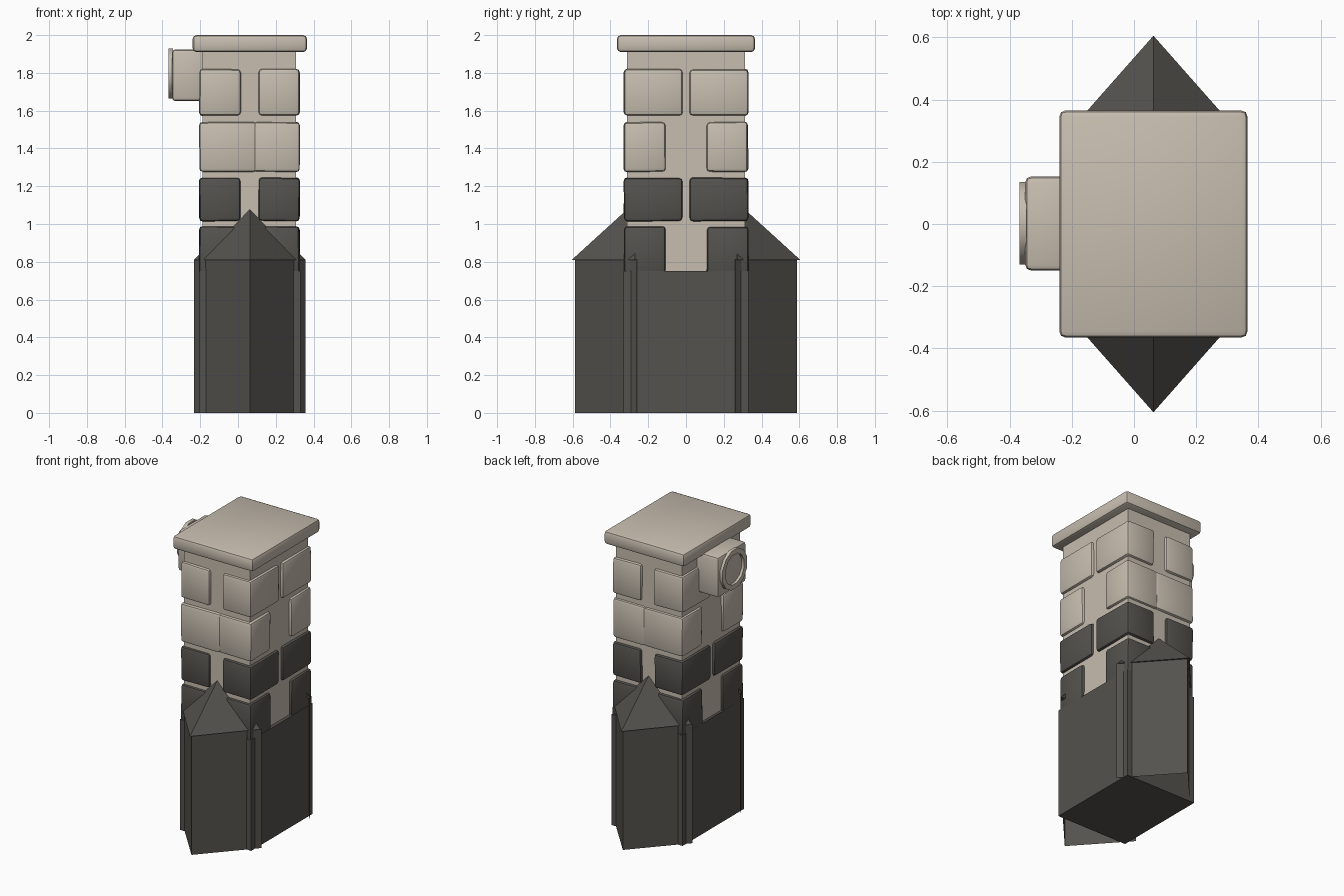
import bpy, bmesh, math, random
from mathutils import Matrix, Vector

if "Cube" in bpy.data.objects:
    bpy.data.objects.remove(bpy.data.objects["Cube"])

random.seed(4)
CX = 0.0625  # tower axis in x


def material(name, rgb):
    m = bpy.data.materials.new(name)
    m.diffuse_color = (*rgb, 1)
    m.use_nodes = True
    m.node_tree.nodes["Principled BSDF"].inputs["Base Color"].default_value = m.diffuse_color
    return m


BEIGE = material("pale stone", (0.57, 0.51, 0.43))
DARK = material("dark stone", (0.09, 0.085, 0.076))


def finish(name, bm, mat):
    bmesh.ops.recalc_face_normals(bm, faces=bm.faces)
    mesh = bpy.data.meshes.new(name)
    bm.to_mesh(mesh)
    bm.free()
    mesh.materials.append(mat)
    ob = bpy.data.objects.new(name, mesh)
    bpy.context.collection.objects.link(ob)
    return ob


def box(name, mat, x, y, z, bevel=0, jitter=0, segments=2):
    """Box between (min, max) pairs, optionally rounded and slightly uneven."""
    bm = bmesh.new()
    bmesh.ops.create_cube(bm, size=1)
    for v in bm.verts:
        v.co = Vector([(a + b) / 2 + c * (b - a) for c, (a, b) in zip(v.co, (x, y, z))])
        v.co += Vector([random.uniform(-jitter, jitter) for _ in range(3)])
    if bevel:
        bmesh.ops.bevel(bm, geom=bm.edges[:], offset=bevel, segments=segments,
                        profile=0.5, affect='EDGES')
    return finish(name, bm, mat)


def smooth(ob):
    bpy.ops.object.select_all(action='DESELECT')
    ob.select_set(True)
    bpy.context.view_layer.objects.active = ob
    bpy.ops.object.shade_smooth_by_angle(angle=math.radians(40))


# Main body
box("base", DARK, (-0.205, 0.33), (-0.33, 0.33), (0, 0.75))
box("core", BEIGE, (-0.188, 0.308), (-0.312, 0.312), (0.74, 1.93))
smooth(box("top_slab", BEIGE, (-0.24, 0.365), (-0.365, 0.365), (1.91, 2.0), 0.02))

# Corner stones: bottom, top, left stone end, right stone start, length in y, colour
ROWS = [
    (0.735, 0.987, 0.095, 0.08, 0.22, DARK),
    (1.015, 1.245, 0.012, 0.11, 0.31, DARK),
    (1.275, 1.54, 0.095, 0.08, 0.22, BEIGE),
    (1.573, 1.82, 0.015, 0.11, 0.31, BEIGE),
]
for z0, z1, left, right, depth, mat in ROWS:
    for x in ((-0.205, left), (right, 0.326)):
        for s in (-1, 1):
            y = sorted((s * 0.329, s * (0.329 - depth)))
            smooth(box("corner_stone", mat, x, y, (z0, z1), 0.018, 0.0025))

# Pointed buttresses at front and back, open underneath, each with a pointed roof
for side, s in (("front", -1), ("back", 1)):
    bm = bmesh.new()
    plan = [(CX - 0.295, 0.26), (CX, 0.588), (CX + 0.295, 0.26)]
    low = [bm.verts.new((x, s * y, 0)) for x, y in plan]
    high = [bm.verts.new((x, s * y, 0.812)) for x, y in plan]
    for i in range(2):
        bm.faces.new((low[i], low[i + 1], high[i + 1], high[i]))
    ob = finish(side + "_buttress", bm, DARK)
    # make the open walls face outward
    if ob.data.polygons[0].normal.y * s < 0:
        ob.data.flip_normals()

    bm = bmesh.new()
    eave = [bm.verts.new((x, s * y, 0.81)) for x, y in
            ((CX - 0.296, 0.27), (CX, 0.605), (CX + 0.296, 0.27))]
    peak = bm.verts.new((CX, s * 0.27, 1.115))
    bm.faces.new(eave)
    for i in range(3):
        bm.faces.new((eave[i], eave[(i + 1) % 3], peak))
    finish(side + "_buttress_roof", bm, DARK)

# Side block with a round rim on its outer face
smooth(box("side_block", BEIGE, (-0.35, -0.17), (-0.15, 0.153), (1.65, 1.925), 0.02))

bm = bmesh.new()
N = 12
section = [(0.137, -0.345), (0.137, -0.368), (0.103, -0.368), (0.103, -0.345)]
rings = []
for i in range(N):
    a = math.tau * (i + 0.5) / N
    rings.append([bm.verts.new((x, 0.002 + r * math.cos(a), 1.797 + r * math.sin(a)))
                  for r, x in section])
for i in range(N):
    a, b = rings[i], rings[(i + 1) % N]
    for j in range(4):
        k = (j + 1) % 4
        bm.faces.new((a[j], a[k], b[k], b[j]))
smooth(finish("round_rim", bm, BEIGE))
